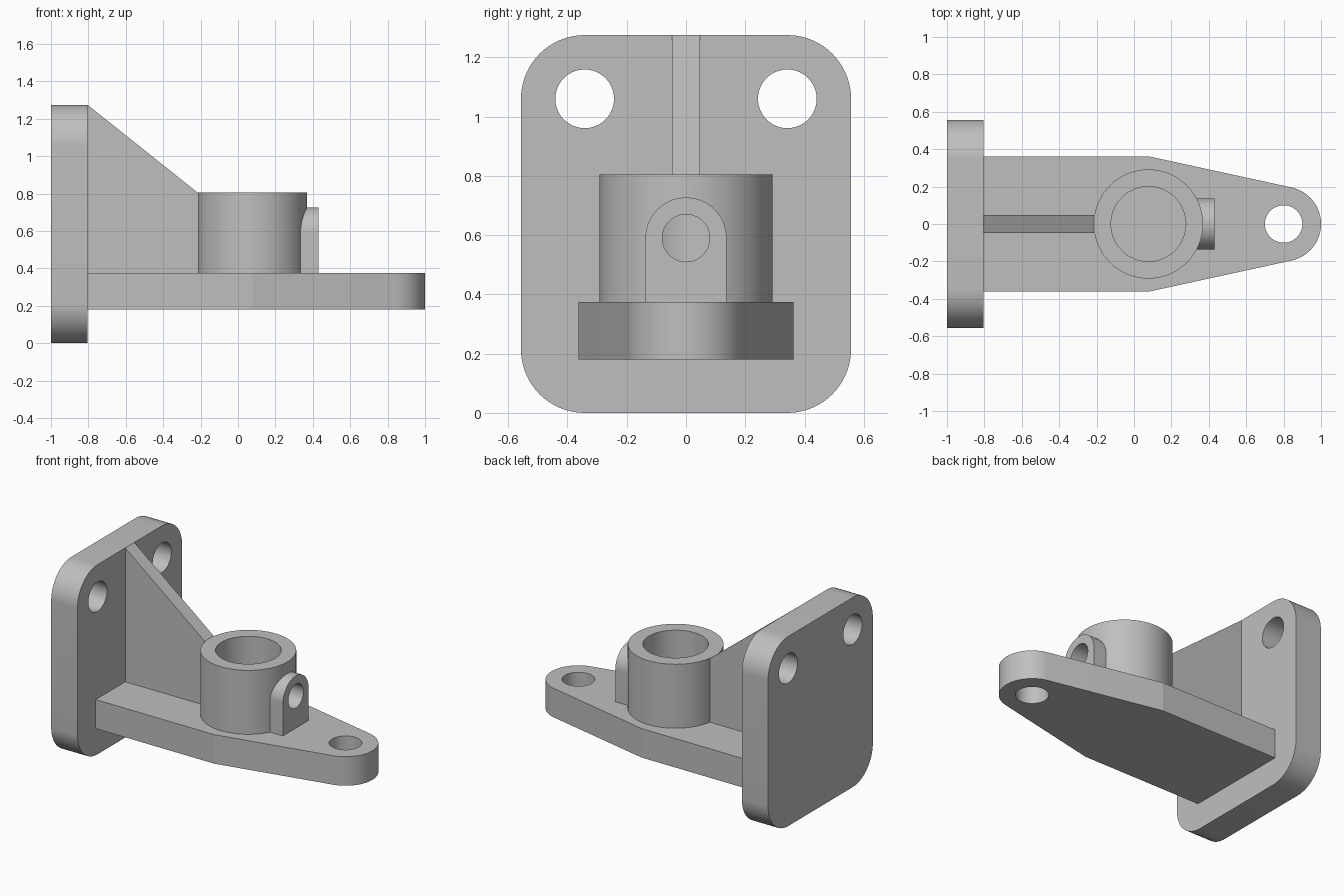
import bpy, bmesh, math
from mathutils import Vector

cube = bpy.data.objects.get("Cube")
if cube:
    bpy.data.objects.remove(cube, do_unlink=True)

grey = bpy.data.materials.new("plain_grey")
grey.use_nodes = True
COLOUR = (0.52, 0.52, 0.52, 1)
grey.diffuse_color = COLOUR
grey.node_tree.nodes["Principled BSDF"].inputs["Base Color"].default_value = COLOUR

# Maps profile (u, v) and depth w to x, y, z for each extrusion axis
AXES = {
    "x": lambda u, v, w: (w, u, v),
    "y": lambda u, v, w: (u, w, v),
    "z": lambda u, v, w: (u, v, w),
}


def arc(cu, cv, r, start, end, steps):
    angles = [math.radians(start + (end - start) * i / steps) for i in range(steps + 1)]
    return [(cu + r * math.cos(a), cv + r * math.sin(a)) for a in angles]


def circle(cu, cv, r):
    return arc(cu, cv, r, 0, 360, 72)[:-1]


def prism(name, profile, axis, low, high):
    """Extrude a closed profile along one axis."""
    place = AXES[axis]
    bm = bmesh.new()
    face = bm.faces.new([bm.verts.new(place(u, v, low)) for u, v in profile])
    grown = bmesh.ops.extrude_face_region(bm, geom=[face], use_keep_orig=True)
    moved = [g for g in grown["geom"] if isinstance(g, bmesh.types.BMVert)]
    bmesh.ops.translate(bm, verts=moved, vec=Vector(place(0, 0, high - low)))
    bmesh.ops.recalc_face_normals(bm, faces=bm.faces)
    mesh = bpy.data.meshes.new(name)
    bm.to_mesh(mesh)
    bm.free()
    mesh.materials.append(grey)
    obj = bpy.data.objects.new(name, mesh)
    bpy.context.collection.objects.link(obj)
    return obj


def select(obj):
    bpy.ops.object.select_all(action="DESELECT")
    obj.select_set(True)
    bpy.context.view_layer.objects.active = obj


def drill(obj, centre, r, axis, low, high):
    """Cut a round hole through a part."""
    cutter = prism("hole_cutter", circle(*centre, r), axis, low, high)
    cutter.hide_render = True
    select(obj)
    mod = obj.modifiers.new("hole", "BOOLEAN")
    mod.operation = "DIFFERENCE"
    mod.solver = "EXACT"
    mod.object = cutter
    bpy.ops.object.modifier_apply(modifier=mod.name)
    bpy.data.objects.remove(cutter, do_unlink=True)


BACK, FACE = -1.0, -0.805          # mounting plate thickness
TOP, HALF, ROUND = 1.275, 0.557, 0.215
FLOOR, DECK, RIM = 0.18, 0.375, 0.805
BOSS_X, EYE_X, PORT_Z = 0.077, 0.8, 0.59

# Mounting plate with rounded corners and two bolt holes
side = HALF - ROUND
corners = [(side, TOP - ROUND), (-side, TOP - ROUND), (-side, ROUND), (side, ROUND)]
outline = []
for i, (u, v) in enumerate(corners):
    outline += arc(u, v, ROUND, 90 * i, 90 * i + 90, 18)
plate = prism("mounting_plate", outline, "x", BACK, FACE)
for y in (-0.342, 0.342):
    drill(plate, (y, 1.06), 0.099, "x", BACK - 0.1, FACE + 0.1)

# Tapered arm whose sides run tangent into the rounded tip
ARM = 0.362
du = BOSS_X - EYE_X
tangent = math.degrees(math.atan2(ARM, du) - math.acos(0.2 / math.hypot(du, ARM)))
outline = [(FACE, ARM), (FACE, -ARM), (BOSS_X, -ARM)]
outline += arc(EYE_X, 0, 0.2, -tangent, tangent, 36) + [(BOSS_X, ARM)]
arm = prism("base_arm", outline, "z", FLOOR, DECK)
drill(arm, (EYE_X, 0), 0.1, "z", FLOOR - 0.1, DECK + 0.1)

# Hollow boss with a side port
boss = prism("boss", circle(BOSS_X, 0, 0.292), "z", DECK, RIM)
drill(boss, (BOSS_X, 0), 0.2, "z", DECK - 0.1, RIM + 0.1)
drill(boss, (0, PORT_Z), 0.08, "x", 0.15, 0.6)

# Arched pad around the port
PAD = 0.137
outline = [(-PAD, DECK), (PAD, DECK)] + arc(0, PORT_Z, PAD, 0, 180, 36)
pad = prism("port_pad", outline, "x", 0.3, 0.43)
drill(pad, (0, PORT_Z), 0.08, "x", 0.15, 0.6)

# Sloped stiffening rib, ending inside the boss wall
joint = BOSS_X - 0.292
outline = [(FACE, DECK), (joint + 0.03, DECK), (joint + 0.03, RIM), (joint, RIM), (FACE, TOP)]
rib = prism("stiffening_rib", outline, "y", -0.048, 0.048)

for part in (plate, arm, boss, pad, rib):
    select(part)
    bpy.ops.object.shade_smooth_by_angle(angle=math.radians(9))
